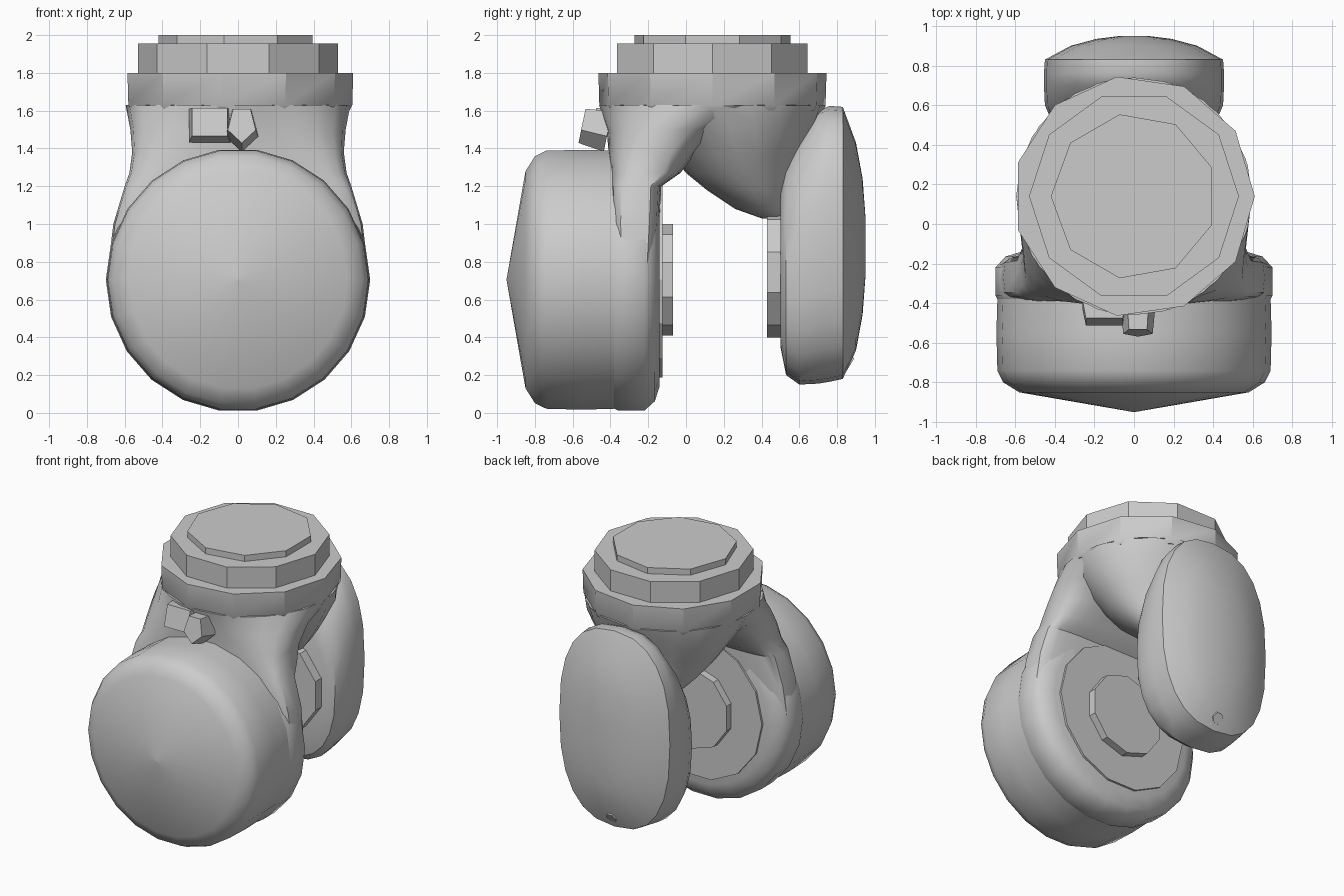
import bpy, bmesh, math
from mathutils import Matrix, Vector

default = bpy.data.objects.get("Cube")
if default:
    bpy.data.objects.remove(default, do_unlink=True)

GREY = (0.6, 0.6, 0.6, 1)
grey = bpy.data.materials.new("grey_metal")
grey.use_nodes = True
grey.diffuse_color = GREY
grey.node_tree.nodes["Principled BSDF"].inputs["Base Color"].default_value = GREY


def finish(name, bm, angle=30):
    bmesh.ops.recalc_face_normals(bm, faces=bm.faces)
    mesh = bpy.data.meshes.new(name)
    bm.to_mesh(mesh)
    bm.free()
    mesh.materials.append(grey)
    ob = bpy.data.objects.new(name, mesh)
    bpy.context.collection.objects.link(ob)
    bpy.ops.object.select_all(action='DESELECT')
    ob.select_set(True)
    bpy.context.view_layer.objects.active = ob
    bpy.ops.object.shade_smooth_by_angle(angle=math.radians(angle))
    return ob


def spow(v, p):
    return math.copysign(abs(v) ** p, v)


def loft(name, axis, sections, sides, angle=30, phase=0.0):
    """Skin superellipse rings: (position, centre, half width, half depth, exponent)."""
    bm = bmesh.new()
    rings = []
    for pos, centre, hw, hd, n in sections:
        ring = []
        for i in range(sides):
            t = phase + math.tau * i / sides
            u = hw * spow(math.cos(t), 2 / n)
            v = centre + hd * spow(math.sin(t), 2 / n)
            ring.append(bm.verts.new((u, v, pos) if axis == 'z' else (u, pos, v)))
        rings.append(ring)
    for a, b in zip(rings, rings[1:]):
        for i in range(sides):
            j = (i + 1) % sides
            bm.faces.new((a[i], a[j], b[j], b[i]))
    bm.faces.new(rings[0])
    bm.faces.new(rings[-1])
    return finish(name, bm, angle)


def turned(name, axis, centre, profile, sides, angle=30, phase=0.0):
    """Round part from (position, radius) pairs."""
    return loft(name, axis, [(p, centre, r, r, 2) for p, r in profile], sides, angle, phase)


def spans(rows):
    """Turn (position, low, high, half width, exponent) rows into loft sections."""
    return [(p, (lo + hi) / 2, hw, (hi - lo) / 2, n) for p, lo, hi, hw, n in rows]


def block(name, centre, size, tilt, sides=4):
    bm = bmesh.new()
    bmesh.ops.create_cone(bm, cap_ends=True, segments=sides, radius1=0.71,
                          radius2=0.6, depth=1)
    turn = Matrix.Rotation(math.pi / sides, 4, 'Z')
    lay = Matrix.Rotation(math.pi / 2, 4, 'X')
    place = Matrix.Translation(centre) @ Matrix.Rotation(tilt, 4, 'X')
    bm.transform(place @ Matrix.Diagonal(Vector((*size, 1))) @ lay @ turn)
    return finish(name, bm, 10)


# Stacked mounting flange on top
FLANGE_Y = 0.14
turned("flange_collar", 'z', FLANGE_Y, [(1.60, 0.59), (1.63, 0.605), (1.80, 0.61)], 11)
turned("flange_ring", 'z', FLANGE_Y, [(1.78, 0.53), (1.955, 0.53)], 10, 10)
turned("flange_plate", 'z', FLANGE_Y, [(1.94, 0.42), (2.0, 0.42)], 9, 10, math.pi)

# Neck running from the flange down into the front joint
loft("front_neck", 'z', spans([
    (1.63, -0.46, 0.74, 0.595, 2),
    (1.50, -0.42, 0.26, 0.57, 2.3),
    (1.38, -0.41, 0.06, 0.56, 3.2),
    (1.27, -0.40, -0.03, 0.575, 4),
    (1.20, -0.40, -0.13, 0.60, 5),
    (1.00, -0.40, -0.14, 0.66, 5),
    (0.75, -0.39, -0.16, 0.69, 5)]), 24, 40)

# Neck bulging back towards the rear cover
loft("rear_neck", 'z', spans([
    (1.63, -0.46, 0.74, 0.595, 2),
    (1.53, -0.25, 0.70, 0.56, 2),
    (1.36, -0.07, 0.62, 0.46, 2),
    (1.27, 0.00, 0.60, 0.40, 2),
    (1.18, 0.11, 0.58, 0.33, 2),
    (1.08, 0.26, 0.56, 0.24, 2),
    (1.03, 0.40, 0.54, 0.14, 2)]), 20, 45)

# Front joint: motor can with shallow conical cap, and the ring that holds it
JOINT_Z = 0.705
turned("motor_can", 'y', JOINT_Z, [
    (-0.95, 0.002), (-0.85, 0.58), (-0.80, 0.66), (-0.74, 0.69),
    (-0.55, 0.695), (-0.38, 0.69)], 22, 40)
turned("joint_ring", 'y', JOINT_Z, [
    (-0.40, 0.68), (-0.36, 0.70), (-0.22, 0.70), (-0.165, 0.65),
    (-0.14, 0.57)], 22, 45)
turned("joint_face", 'y', JOINT_Z, [(-0.16, 0.53), (-0.125, 0.53)], 14, 20)
turned("joint_hub", 'y', JOINT_Z, [(-0.14, 0.295), (-0.07, 0.295)], 10, 10, math.pi / 2)

# Rear cover: long rounded shell with a domed outside
loft("rear_cover", 'y', spans([
    (0.50, 0.35, 1.22, 0.36, 2.5),
    (0.53, 0.20, 1.35, 0.42, 2.5),
    (0.60, 0.15, 1.46, 0.45, 2.5),
    (0.70, 0.155, 1.60, 0.455, 2.5),
    (0.76, 0.165, 1.625, 0.455, 2.5),
    (0.83, 0.18, 1.62, 0.45, 2.5),
    (0.90, 0.33, 1.43, 0.32, 2.4),
    (0.935, 0.52, 1.24, 0.19, 2.2),
    (0.95, 0.72, 1.04, 0.07, 2)]), 24, 35)
turned("rear_hub", 'y', 0.745, [(0.43, 0.345), (0.52, 0.345)], 10, 10, math.pi / 2)

# Cable socket and nut on the front of the neck, drain plug on the rear cover
block("cable_socket", (-0.15, -0.45, 1.53), (0.22, 0.09, 0.18), -0.25)
block("cable_nut", (0.02, -0.48, 1.515), (0.13, 0.14, 0.17), -0.2, 5)
block("drain_plug", (0.0, 0.85, 0.27), (0.07, 0.05, 0.07), 2.6, 6)
